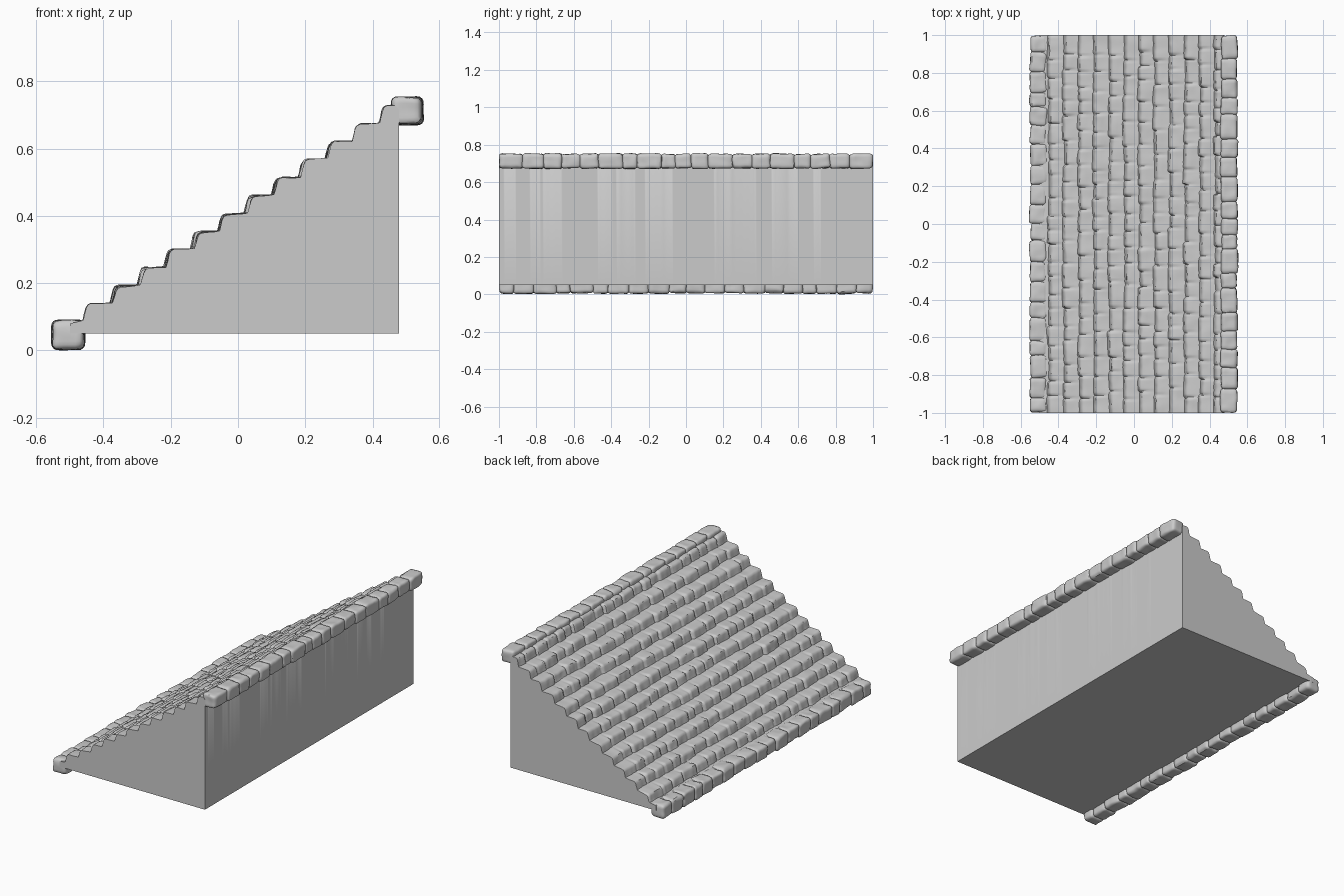
import bpy, bmesh, random
from mathutils import Vector, Matrix, noise

if "Cube" in bpy.data.objects:
    bpy.data.objects.remove(bpy.data.objects["Cube"])

random.seed(7)


def finish(bm, name, angle):
    bmesh.ops.recalc_face_normals(bm, faces=bm.faces)
    me = bpy.data.meshes.new(name)
    bm.to_mesh(me)
    bm.free()
    ob = bpy.data.objects.new(name, me)
    bpy.context.collection.objects.link(ob)
    bpy.ops.object.select_all(action='DESELECT')
    ob.select_set(True)
    bpy.context.view_layer.objects.active = ob
    bpy.ops.object.shade_smooth_by_angle(angle=angle)
    return ob


def splits(lo, hi, wmin, wmax):
    """Uneven cut positions from lo to hi."""
    cuts = [0.0]
    while cuts[-1] < hi - lo:
        cuts.append(cuts[-1] + random.uniform(wmin, wmax))
    s = (hi - lo) / cuts[-1]
    return [lo + c * s for c in cuts]


# Stepped roof: one cross-section per y position, with uneven tiles in each row
ROWS, RUN, RISE = 12, 0.080, 0.0535
X0, Z0 = -0.455, 0.088
# (x, z, how much the tile's own offset applies)
STEP = [(0, 0, .9), (.005, .018, 1), (.009, .036, 1), (.014, .046, 1),
        (.023, .050, 1), (.045, .051, .6), (.065, .052, .3)]
tiles = []
for r in range(ROWS):
    cuts = splits(-1, 1, 0.07, 0.14)
    tiles.append([(a, b, random.uniform(-.007, .007), random.uniform(-.005, .003),
                   random.uniform(-.05, .05)) for a, b in zip(cuts, cuts[1:])])


def roof_section(y):
    pts = [(-0.50, 0.05), (-0.50, 0.080)]
    for r, row in enumerate(tiles):
        a, b, dx, dz, tilt = next(t for t in row if y <= t[1] + 1e-6)
        edge = min(y - a if a > -1 else 1, b - y if b < 1 else 1)
        groove = max(0, 1 - edge / 0.010)
        dx += tilt * (y - (a + b) / 2) + 0.006 * groove
        dz -= 0.006 * groove
        for sx, sz, w in STEP:
            x, z = X0 + r * RUN + sx, Z0 + r * RISE + sz
            if x > 0.475:
                continue
            n = noise.noise(Vector((x * 14, y * 14, z * 14)))
            m = noise.noise(Vector((x * 30 + 9, y * 30, z * 30)))
            lift = dz * w * (sz > 0.01) + 0.004 * n
            pts.append((x + dx * w + 0.003 * m, z + lift))
    return pts + [(0.478, Z0 + ROWS * RISE - 0.012), (0.478, 0.05)]


bm = bmesh.new()
NY = 260
rings = []
for j in range(NY + 1):
    y = -1 + 2 * j / NY
    rings.append([bm.verts.new((x, y, z)) for x, z in roof_section(y)])
for p, q in zip(rings, rings[1:]):
    for k in range(len(p) - 1):
        bm.faces.new((p[k], p[k + 1], q[k + 1], q[k]))
# Flat gable ends, back wall is part of the rings, flat underside
bm.faces.new(rings[0])
bm.faces.new(rings[-1])
bm.faces.new([r[0] for r in rings] + [r[-1] for r in reversed(rings)])
finish(bm, "tiled_roof", 0.75)


# Rounded, slightly chipped stones laid end to end
def stone_row(name, xc, zc, w, h):
    bm = bmesh.new()
    cuts = splits(-0.996, 0.996, 0.075, 0.14)
    for a, b in zip(cuts, cuts[1:]):
        half = Vector((w / 2 * random.uniform(.9, 1.0), (b - a) / 2 + .002,
                       h / 2 * random.uniform(.9, 1.0)))
        rot = Matrix.Rotation(random.uniform(-.06, .06), 3, 'Z') @ \
            Matrix.Rotation(random.uniform(-.05, .05), 3, 'X')
        centre = Vector((xc + random.uniform(-.003, .003), (a + b) / 2, zc))
        chips = [Vector((sx, sy, sz)).normalized()
                 for sx in (-1, 1) for sy in (-1, 0, 1) for sz in (-1, 1)]
        chips = [(c, random.uniform(.80, .92)) for c in random.sample(chips, 5)]
        stone = bmesh.new()
        bmesh.ops.create_cube(stone, size=2)
        bmesh.ops.subdivide_edges(stone, edges=stone.edges[:], cuts=7, use_grid_fill=True)
        rad = 0.016
        for v in stone.verts:
            p = Vector([v.co[i] * half[i] for i in range(3)])
            core = Vector([max(-half[i] + rad, min(half[i] - rad, p[i])) for i in range(3)])
            p = core + (p - core).normalized() * rad
            # Flatten a few corners to make chips
            for c, f in chips:
                limit = f * sum(abs(c[i]) * half[i] for i in range(3))
                d = p.dot(c) - limit
                if d > 0:
                    p -= c * d
            p = rot @ p + centre
            v.co = p + noise.noise_vector(p * 22) * 0.004
            v.co.y = max(-1, min(1, v.co.y))
        tmp = bpy.data.meshes.new("tmp_stone")
        stone.to_mesh(tmp)
        stone.free()
        bm.from_mesh(tmp)
        bpy.data.meshes.remove(tmp)
    # Keep the row on the ground
    low = min(v.co.z for v in bm.verts)
    if low < 0.02:
        bmesh.ops.translate(bm, verts=bm.verts, vec=(0, 0, -low))
    finish(bm, name, 0.7)


stone_row("eave_stones", -0.505, 0.045, 0.095, 0.088)
stone_row("ridge_stones", 0.504, 0.712, 0.092, 0.084)
